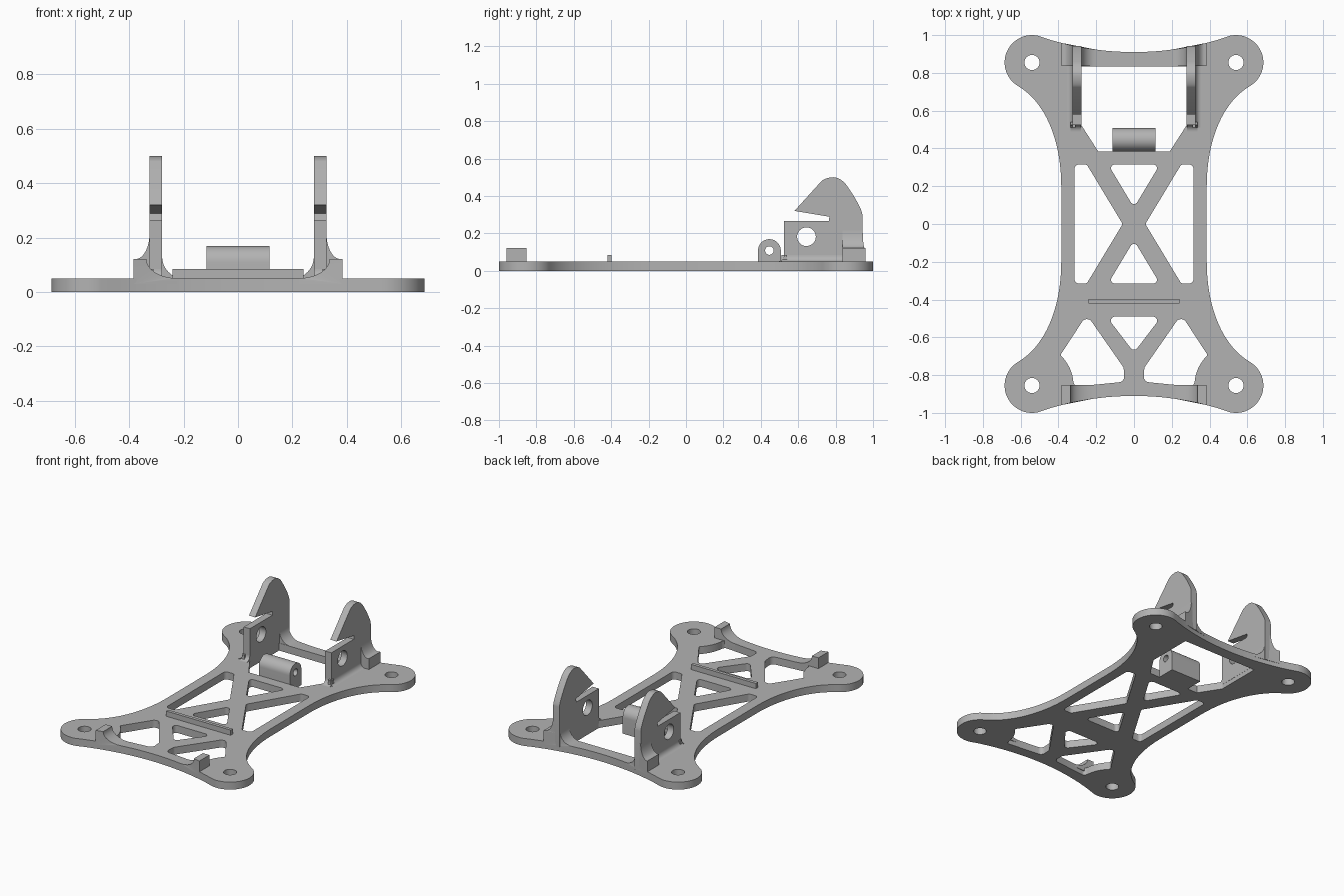
import bpy, bmesh
from math import sin, cos, radians
from mathutils import Vector

if "Cube" in bpy.data.objects:
    bpy.data.objects.remove(bpy.data.objects["Cube"])

grey = bpy.data.materials.new("light_grey")
grey.use_nodes = True
COLOUR = (0.45, 0.45, 0.45, 1)
grey.diffuse_color = COLOUR
grey.node_tree.nodes["Principled BSDF"].inputs["Base Color"].default_value = COLOUR
T = 0.05  # plate thickness


def arc(a, c, b, w=0.7071, n=8):
    """Conic arc from a to b, tangent to the lines through c."""
    a, c, b = Vector(a), Vector(c), Vector(b)
    pts = []
    for i in range(n + 1):
        t = i / n
        k = ((1 - t) ** 2, 2 * t * (1 - t) * w, t * t)
        pts.append((a * k[0] + c * k[1] + b * k[2]) / sum(k))
    return pts


def circle(x, y, r, start=0, end=360, n=32):
    full = end - start == 360
    return [Vector((x + r * cos(radians(start + (end - start) * i / n)),
                    y + r * sin(radians(start + (end - start) * i / n))))
            for i in range(n if full else n + 1)]


def rounded(points, r):
    """Polygon with its corners filleted."""
    p = [Vector(q) for q in points]
    out = []
    for i, c in enumerate(p):
        u, v = p[i - 1] - c, p[(i + 1) % len(p)] - c
        half = u.angle(v) / 2
        t = min(r * cos(half) / sin(half), 0.45 * u.length, 0.45 * v.length)
        if t < 0.002:
            out.append(c)
        else:
            out += arc(c + u.normalized() * t, c, c + v.normalized() * t, sin(half), 6)
    return out


def flip(points, sx=1, sy=1):
    return [Vector((p[0] * sx, p[1] * sy)) for p in points]


def prism(name, loops, axis, lo, hi, shape=None):
    """Extrude an outline with holes along an axis; shape may move vertices."""
    cu = bpy.data.curves.new(name + "_outline", "CURVE")
    cu.dimensions, cu.fill_mode, cu.extrude = "2D", "BOTH", 0.5
    for loop in loops:
        sp = cu.splines.new("POLY")
        sp.points.add(len(loop) - 1)
        for pt, q in zip(sp.points, loop):
            pt.co = (q[0], q[1], 0, 1)
        sp.use_cyclic_u = True
    tmp = bpy.data.objects.new(name + "_outline", cu)
    bpy.context.collection.objects.link(tmp)
    dg = bpy.context.evaluated_depsgraph_get()
    me = bpy.data.meshes.new_from_object(tmp.evaluated_get(dg))
    bpy.data.objects.remove(tmp)
    bm = bmesh.new()
    bm.from_mesh(me)
    for v in bm.verts:
        a, b = v.co.x, v.co.y
        w = lo + (v.co.z + 0.5) * (hi - lo)
        v.co = {"x": (w, a, b), "y": (a, w, b), "z": (a, b, w)}[axis]
        if shape:
            shape(v.co)
    bmesh.ops.remove_doubles(bm, verts=bm.verts, dist=0.0002)
    bmesh.ops.recalc_face_normals(bm, faces=bm.faces)
    bm.to_mesh(me)
    bm.free()
    me.name = name
    me.materials.clear()
    me.materials.append(grey)
    ob = bpy.data.objects.new(name, me)
    bpy.context.collection.objects.link(ob)
    bpy.ops.object.select_all(action="DESELECT")
    ob.select_set(True)
    bpy.context.view_layer.objects.active = ob
    bpy.ops.object.shade_smooth_by_angle(angle=radians(30))
    return ob


def edge(x):
    """Distance of the curved end edge from the middle."""
    return 0.91 + 0.33 * x * x


# Base plate outline: curved end, round ear, curved neck, mirrored both ways
LX, LY = 0.54, 0.855
quarter = [Vector((0.05 * i, edge(0.05 * i))) for i in range(10)]
quarter += circle(LX, LY, 0.145, 105, -60)
p = [Vector(q) for q in ((0.6125, 0.729), (0.474, 0.649), (0.385, 0.45), (0.385, 0.2))]
for i in range(1, 17):
    t = i / 16
    s = 1 - t
    quarter.append(p[0] * s**3 + p[1] * 3 * s * s * t + p[2] * 3 * s * t * t + p[3] * t**3)
half = quarter + flip(quarter, 1, -1)[::-1]
outline = half + flip(half, -1)[::-1][1:-1]

# Cut-outs
holes = [circle(sx * LX, sy * LY, 0.04) for sx in (-1, 1) for sy in (-1, 1)]
side = rounded([(0.315, 0.315), (0.25, 0.315), (0.06, 0), (0.25, -0.315), (0.315, -0.315)], 0.022)
tri = rounded([(-0.137, 0.315), (0.137, 0.315), (0, 0.087)], 0.02)
front = [(0.25, -0.48)] + circle(LX, -LY, 0.22, 133, 176, 8)
front += [(0.31, -0.86), (0.2, -0.85), (0.05, -0.835), (0.055, -0.76)]
front = rounded(front, 0.03)
holes += [side, flip(side, -1), tri, flip(tri, 1, -1), front, flip(front, -1)]
holes.append(rounded([(-0.145, -0.49), (0.145, -0.49), (0, -0.68)], 0.022))
holes.append([(sx * x, y) for sx, ends in ((1, ((0.28, 0.835), (0.28, 0.525), (0.19, 0.385))),
                                           (-1, ((0.19, 0.385), (0.28, 0.525), (0.28, 0.835))))
              for x, y in ends])
prism("base_plate", [outline] + holes, "z", 0, T)

# Low cross ridge
prism("cross_ridge", [[(-0.24, 0.04), (0.24, 0.04), (0.24, 0.085), (-0.24, 0.085)]],
      "y", -0.42, -0.398)

# Hinge barrel with a pin hole
barrel = [(0.385, 0), (0.507, 0)] + circle(0.446, 0.108, 0.061, 0, 180, 20)
prism("hinge_barrel", [barrel, circle(0.446, 0.108, 0.023, n=20)], "x", -0.115, 0.115)

# Profiles of the paired parts
hook = [(0.525, 0.03), (0.525, 0.265), (0.763, 0.265), (0.767, 0.289), (0.58, 0.32)]
hook += arc((0.725, 0.48), (0.745, 0.5), (0.79, 0.5))
hook += arc((0.79, 0.5), (0.83, 0.5), (0.86, 0.455))[1:]
hook += arc((0.86, 0.455), (0.943, 0.34), (0.943, 0.3))[1:] + [(0.943, 0.03)]
clip = [(0.385, 0.03), (0.385, 0.122), (0.337, 0.122)]
clip += arc((0.337, 0.12), (0.337, T), (0.22, T))[1:] + [(0.22, 0.03)]
foot = [(0.385, 0.03), (0.385, 0.122)] + arc((0.37, 0.122), (0.325, 0.13), (0.325, 0.215))
foot += [(0.279, 0.215)] + arc((0.279, 0.13), (0.279, T), (0.2, T)) + [(0.2, 0.03)]
skirt = [(0.31, 0.04), (0.31, 0.085)] + arc((0.325, 0.085), (0.325, T), (0.355, T)) + [(0.355, 0.04)]
toe = [(0.54, 0.04), (0.54, 0.085)] + arc((0.525, 0.085), (0.525, T), (0.49, T)) + [(0.49, 0.04)]


def follow_edge(co):
    """Pull the outer end onto the plate's curved edge."""
    if abs(co.y) > 0.9:
        co.y = edge(co.x) * (1 if co.y > 0 else -1)


for s, label in ((1, "left"), (-1, "right")):
    prism(label + "_hook_bracket", [hook, circle(0.644, 0.182, 0.05)], "x", s * 0.279, s * 0.325)
    prism(label + "_front_clip", [flip(clip, s)], "y", -0.95, -0.853, follow_edge)
    prism(label + "_bracket_foot", [flip(foot, s)], "y", 0.837, 0.95, follow_edge)
    prism(label + "_bracket_skirt", [flip(skirt, s)], "y", 0.51, 0.84)
    prism(label + "_bracket_toe", [toe], "x", s * 0.28, s * 0.335)
